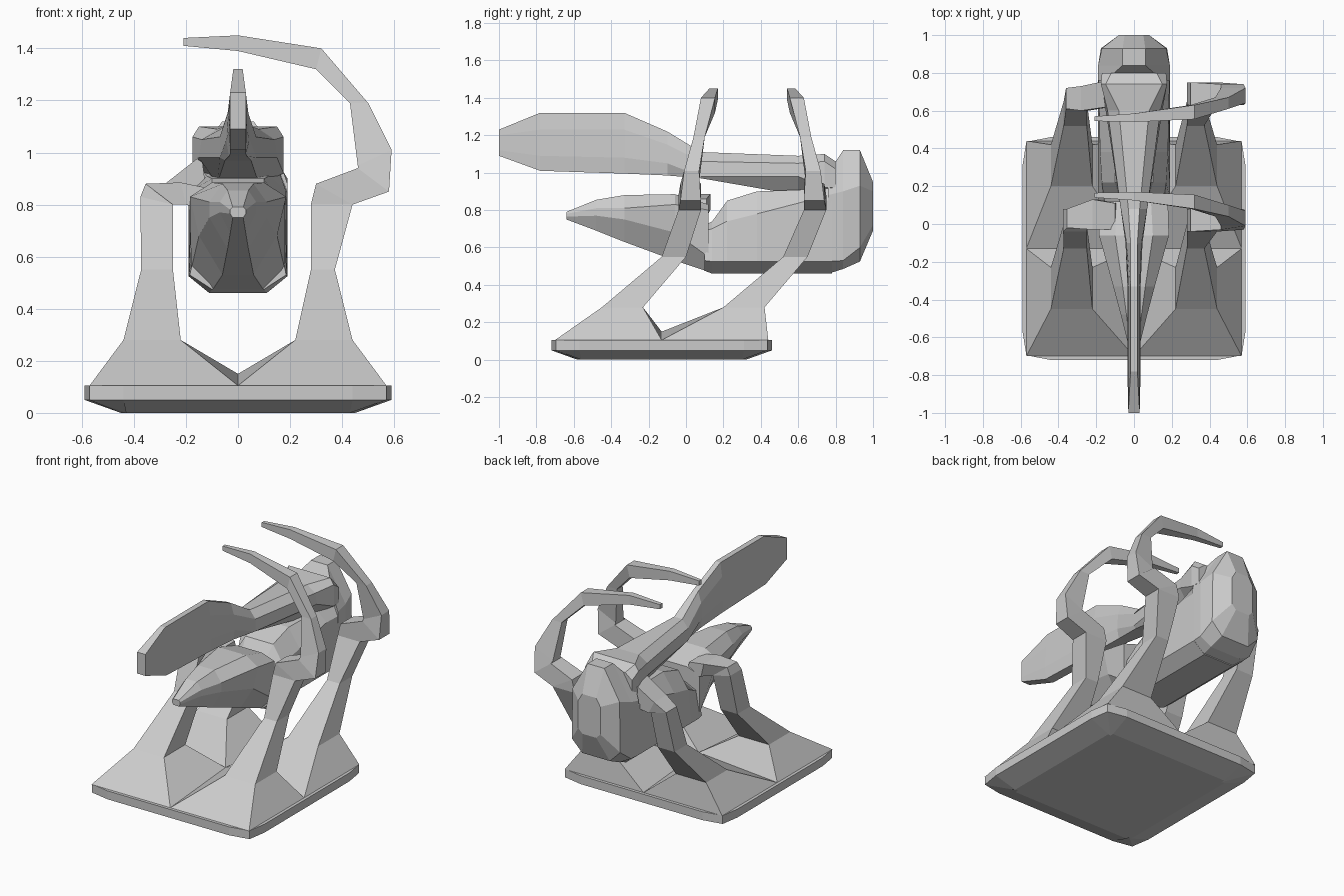
import bpy, bmesh


def loft(name, rings):
    """Skin a list of equal-length vertex rings and cap both ends."""
    bm = bmesh.new()
    vs = [[bm.verts.new(p) for p in r] for r in rings]
    n = len(rings[0])
    for a, b in zip(vs, vs[1:]):
        for i in range(n):
            j = (i + 1) % n
            bm.faces.new((a[i], a[j], b[j], b[i]))
    bm.faces.new(vs[0])
    bm.faces.new(vs[-1])
    bmesh.ops.remove_doubles(bm, verts=bm.verts, dist=0.0005)
    bmesh.ops.recalc_face_normals(bm, faces=bm.faces)
    me = bpy.data.meshes.new(name)
    bm.to_mesh(me)
    bm.free()
    ob = bpy.data.objects.new(name, me)
    bpy.context.collection.objects.link(ob)
    return ob


def sym(y, *half):
    """Cross-section at y, mirrored in x, from a half profile of (x, z)."""
    return [(x, y, z) for x, z in half] + [(-x, y, z) for x, z in reversed(half)]


def strip(x0, z0, x1, z1, y0, y1):
    """Four-sided section of a leg or arm."""
    return [(x0, y0, z0), (x1, y0, z1), (x1, y1, z1), (x0, y1, z0)]


# Base slab with clipped corners
def outline(hx, hy, cx, cy, z):
    q = [(hx, cy), (hx - .02, hy - .025), (cx, hy)]
    pts = q + [(-x, y) for x, y in reversed(q)]
    pts += [(-x, -y) for x, y in pts]
    return [(x, y - .13, z) for x, y in pts]


loft("base_plate", [outline(.45, .45, .43, .43, 0), outline(.59, .59, .44, .44, .05),
                    outline(.59, .59, .44, .44, .105)])


# Legs: flared foot, slanted shin, narrow knee
def shin(side, row):
    dy = .65 * row
    s = side
    yo, yi = (.44, -.13) if row else (-.70, -.13)
    foot = [(0, yi, .15), (s * .57, yi, .105), (s * .57, yo, .105), (0, yo, .105)]
    if not row:
        foot = [foot[3], foot[2], foot[1], foot[0]]
    return [foot,
            strip(s * .22, .28, s * .44, .28, -.45 + dy, -.23 + dy),
            strip(s * (.28 if s > 0 else .25), .55, s * .372, .55, -.13 + dy, .0 + dy)]


# Right legs continue into curved arms
arm = [(.28, .80, .44, .80, -.04, .08), (.30, .88, .44, .80, -.04, .08),
       (.46, .94, .58, .85, -.03, .08), (.46, .95, .59, 1.01, -.01, .07),
       (.43, 1.19, .50, 1.19, .04, .10), (.30, 1.32, .32, 1.40, .08, .155),
       (0, 1.39, 0, 1.45, .125, .17), (-.21, 1.41, -.21, 1.44, .14, .165)]
# Left legs bend inward to hold the body
brace_front = [(-.25, .80, -.375, .83, -.04, .08), (-.25, .80, -.355, .88, -.02, .08),
               (-.20, .80, -.22, .885, -.03, .13), (-.08, .76, -.10, .86, -.03, .11)]
brace_rear = [(-.25, .80, -.36, .83, .61, .72), (-.24, .80, -.28, .88, .60, .73),
              (-.12, .84, -.14, .99, .62, .76)]


def fix_foot(rings, row):
    # align the rear foot ring with the strips above it
    if row:
        return rings
    return rings


for row, label in ((0, "front"), (1, "rear")):
    upper = [strip(*a[:4], .71 - a[5], .71 - a[4]) if row else strip(*a) for a in arm]
    loft(label + "_right_leg_and_arm", shin(1, row) + upper)
    brace = brace_rear if row else brace_front
    loft(label + "_left_leg", shin(-1, row) + [strip(*b) for b in brace])

# Pointed lower jaw
loft("lower_jaw", [
    sym(-.64, (.02, .75), (.03, .765), (.03, .78), (.02, .79)),
    sym(-.48, (.03, .69), (.07, .77), (.07, .81), (.04, .855)),
    sym(-.33, (.04, .63), (.11, .75), (.11, .81), (.06, .88)),
    sym(-.06, (.06, .53), (.15, .68), (.185, .83), (.10, .885)),
    sym(.12, (.10, .47), (.18, .55), (.18, .80), (.09, .83))])

# Hull
loft("body_hull", [
    sym(.10, (.10, .475), (.185, .53), (.15, .69), (.08, .72)),
    sym(.14, (.11, .46), (.19, .525), (.16, .70), (.08, .74)),
    sym(.22, (.11, .46), (.19, .525), (.17, .74), (.10, .85)),
    sym(.38, (.11, .46), (.19, .525), (.18, .78), (.10, .90)),
    sym(.65, (.11, .46), (.19, .525), (.185, .85), (.12, .91)),
    sym(.78, (.11, .46), (.19, .525), (.19, .85), (.15, .95))])

# Rounded shell at the back
loft("back_shell", [
    sym(.76, (.11, .46), (.19, .525), (.19, .88), (.15, 1.0)),
    sym(.84, (.11, .485), (.19, .53), (.19, .90), (.06, 1.12)),
    sym(.93, (.10, .525), (.175, .60), (.17, .93), (.06, 1.12)),
    sym(1.0, (.05, .69), (.08, .72), (.08, .90), (.05, .95))])

# Upper head drawn out into a long blade
loft("upper_blade", [
    sym(-1.0, (.03, 1.09), (.03, 1.12), (.03, 1.20), (.03, 1.23)),
    sym(-.78, (.03, 1.01), (.035, 1.09), (.03, 1.23), (.018, 1.32)),
    sym(-.33, (.03, .995), (.035, 1.08), (.03, 1.23), (.018, 1.32)),
    sym(-.10, (.035, .985), (.045, 1.05), (.04, 1.15), (.018, 1.22)),
    sym(.08, (.05, .97), (.07, .98), (.07, 1.06), (.03, 1.11)),
    sym(.60, (.08, .88), (.15, .98), (.14, 1.05), (.08, 1.09)),
    sym(.74, (.08, .87), (.175, .92), (.175, 1.06), (.15, 1.10)),
    sym(.80, (.08, .87), (.17, .92), (.17, 1.02), (.12, 1.06))])
